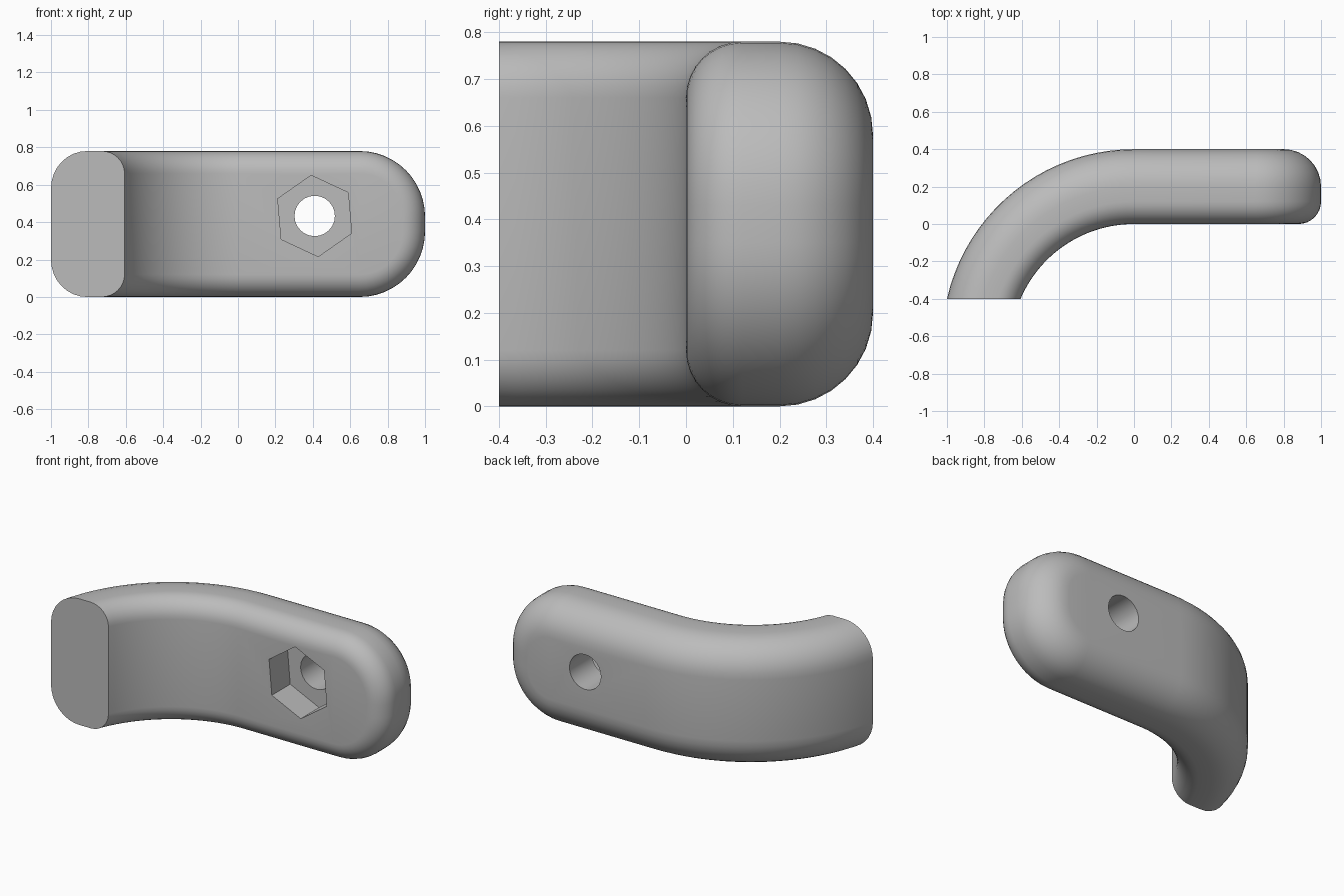
import bpy, bmesh
from math import sin, cos, acos, pi, radians

cube = bpy.data.objects.get("Cube")
if cube:
    bpy.data.objects.remove(cube)

HEIGHT, DEPTH = 0.78, 0.40
END_R, FRONT_R, BACK_R = 0.35, 0.12, 0.20
CUT_Y = -0.40
ARC_STEPS, END_STEPS, FILLET_STEPS = 20, 12, 8

grey = bpy.data.materials.new("plain grey")
grey.use_nodes = True
colour = (0.5, 0.5, 0.5, 1)
grey.diffuse_color = colour
grey.node_tree.nodes["Principled BSDF"].inputs["Base Color"].default_value = colour


def bend(s, y, z):
    """Point on the curved part, s = 0 at the straight bar and 1 at the cut end."""
    radius = 0.66 + (1.025 - 0.66) * y / DEPTH
    centre = y - radius
    a = s * acos((CUT_Y - centre) / radius)
    return (-radius * sin(a), centre + radius * cos(a), z)


def outline(y, inset):
    """Open loop: cut end, along the bottom, round the far end, back along the top."""
    low = [bend(1 - i / ARC_STEPS, y, inset) for i in range(ARC_STEPS + 1)]
    r = END_R - inset
    for i in range(END_STEPS + 1):
        a = pi / 2 * i / END_STEPS
        low.append((1 - END_R + r * sin(a), y, END_R - r * cos(a)))
    return low + [(x, py, HEIGHT - z) for x, py, z in reversed(low)]


# Fillet layers from the front face to the back face
angles = [pi / 2 * i / FILLET_STEPS for i in range(FILLET_STEPS + 1)]
layers = [(FRONT_R * (1 - cos(a)), FRONT_R * (1 - sin(a))) for a in angles]
layers += [(DEPTH - BACK_R * (1 - sin(a)), BACK_R * (1 - cos(a))) for a in angles]

# Bent bar
bm = bmesh.new()
rings = [[bm.verts.new(p) for p in outline(y, d)] for y, d in layers]
n = len(rings[0])
for a, b in zip(rings, rings[1:]):
    for i in range(n - 1):
        bm.faces.new((a[i], a[i + 1], b[i + 1], b[i]))
for ring in (rings[0], rings[-1]):
    for i in range(n // 2 - 1):
        bm.faces.new((ring[i], ring[i + 1], ring[n - 2 - i], ring[n - 1 - i]))
bm.faces.new([r[0] for r in rings] + [r[-1] for r in reversed(rings)])
bmesh.ops.recalc_face_normals(bm, faces=bm.faces)
mesh = bpy.data.meshes.new("bent_bar")
bm.to_mesh(mesh)
bm.free()
bar = bpy.data.objects.new("bent_bar", mesh)
bpy.context.collection.objects.link(bar)
mesh.materials.append(grey)


def cut_hole(name, sides, radius, y0, y1, turn=0):
    """Sink a prism along y into the bar."""
    bpy.ops.mesh.primitive_cylinder_add(
        vertices=sides, radius=radius, depth=y1 - y0,
        location=(0.41, (y0 + y1) / 2, 0.433), rotation=(pi / 2, turn, 0))
    cutter = bpy.context.object
    cutter.name = name
    cutter.hide_render = True
    cutter.data.materials.append(grey)
    mod = bar.modifiers.new(name, 'BOOLEAN')
    mod.operation = 'DIFFERENCE'
    mod.solver = 'EXACT'
    mod.object = cutter
    bpy.ops.object.select_all(action='DESELECT')
    bar.select_set(True)
    bpy.context.view_layer.objects.active = bar
    bpy.ops.object.modifier_apply(modifier=name)
    bpy.data.objects.remove(cutter)


# Nut pocket in the front, bolt hole right through
cut_hole("nut_pocket", 6, 0.218, -0.1, 0.18, radians(-5))
cut_hole("bolt_hole", 24, 0.108, -0.2, 0.6)

bpy.ops.object.shade_smooth_by_angle(angle=radians(30))
